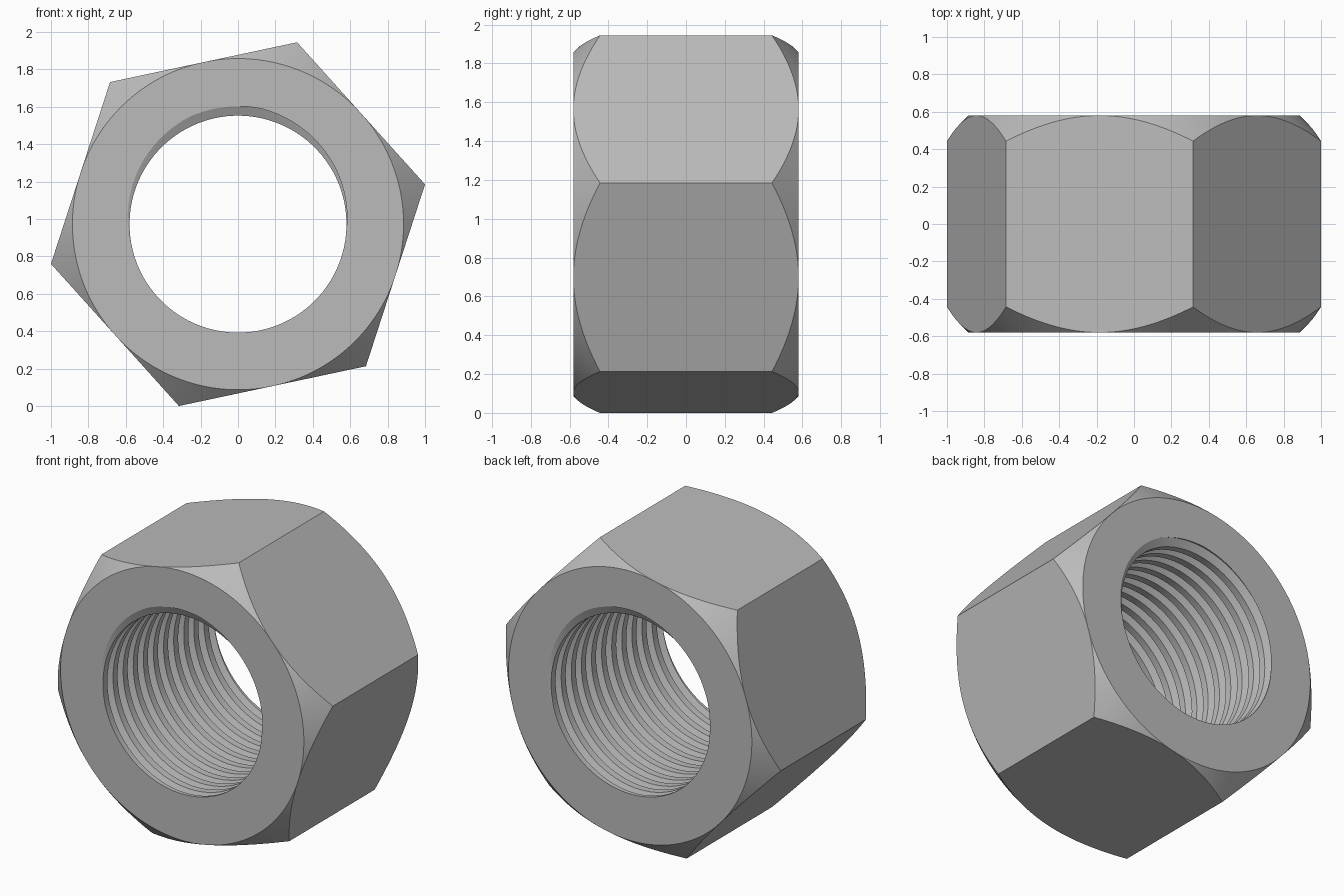
import bpy, bmesh, math
from mathutils import Vector

if "Cube" in bpy.data.objects:
    bpy.data.objects.remove(bpy.data.objects["Cube"])

RADIUS = 1.0223                               # hexagon corner radius
FLAT = RADIUS * math.cos(math.pi / 6)         # hexagon flat radius
HALF = 0.58                                   # half thickness
CENTRE_Z = RADIUS * math.sin(math.radians(72))
BORE, ROOT, PITCH = 0.58, 0.63, 0.105         # thread crest, root and pitch
SEG = 96

steel = bpy.data.materials.new("grey steel")
steel.use_nodes = True
grey = (0.5, 0.5, 0.5, 1)
steel.diffuse_color = grey
steel.node_tree.nodes["Principled BSDF"].inputs["Base Color"].default_value = grey


def add_object(name, bm):
    bmesh.ops.recalc_face_normals(bm, faces=bm.faces)
    mesh = bpy.data.meshes.new(name)
    bm.to_mesh(mesh)
    bm.free()
    mesh.materials.append(steel)
    obj = bpy.data.objects.new(name, mesh)
    obj.location.z = CENTRE_Z
    bpy.context.collection.objects.link(obj)
    return obj


def lathe(name, profile, sides, start=0.0):
    """Closed solid around the y axis from (radius, y) pairs."""
    bm = bmesh.new()
    rings = []
    for r, y in profile:
        angles = [start + math.tau * i / sides for i in range(sides)]
        rings.append([bm.verts.new((r * math.cos(a), y, r * math.sin(a))) for a in angles])
    for low, high in zip(rings, rings[1:]):
        for i in range(sides):
            k = (i + 1) % sides
            bm.faces.new((low[i], low[k], high[k], high[i]))
    bm.faces.new(rings[0])
    bm.faces.new(rings[-1])
    return add_object(name, bm)


def thread_cutter():
    """Right-handed threaded rod, trimmed flat and capped beyond both nut faces."""
    bm = bmesh.new()
    profile = [(-0.029, BORE), (-0.005, ROOT), (0.005, ROOT), (0.029, BORE)]
    turns = math.ceil(2 * HALF / PITCH) + 6
    rows = []
    for i in range(turns * SEG):
        a = math.tau * i / SEG - math.radians(6)
        y = -HALF + PITCH * (i / SEG - 3)
        rows.append([bm.verts.new((r * math.sin(a), y + dy, r * math.cos(a))) for dy, r in profile])
    for i in range(len(rows) - 1):
        here, ahead = rows[i], rows[i + 1]
        for j in range(3):
            bm.faces.new((here[j], ahead[j], ahead[j + 1], here[j + 1]))
        if i + SEG + 1 < len(rows):
            bm.faces.new((here[3], ahead[3], rows[i + SEG + 1][0], rows[i + SEG][0]))
    for side in (-1, 1):
        bmesh.ops.bisect_plane(bm, geom=bm.verts[:] + bm.edges[:] + bm.faces[:],
                               plane_co=Vector((0, side * (HALF + 0.08), 0)),
                               plane_no=Vector((0, side, 0)), clear_outer=True)
    bmesh.ops.holes_fill(bm, edges=[e for e in bm.edges if e.is_boundary], sides=0)
    return add_object("thread_cutter", bm)


# Hexagonal body
nut = lathe("hex_nut", [(RADIUS, -HALF), (RADIUS, HALF)], 6, math.radians(12))

# Conical corner chamfers and threaded bore
reach = 0.3
chamfer = lathe("chamfer_cutter", [(FLAT, -HALF), (FLAT + reach, reach - HALF),
                                   (FLAT + reach, HALF - reach), (FLAT, HALF)],
                SEG * 2, math.radians(12))
for cutter, operation in ((chamfer, "INTERSECT"), (thread_cutter(), "DIFFERENCE")):
    cut = nut.modifiers.new(cutter.name, "BOOLEAN")
    cut.operation, cut.solver, cut.object = operation, "EXACT", cutter
    cutter.hide_render = True

# Apply the cuts and shade
bpy.ops.object.select_all(action="DESELECT")
nut.select_set(True)
bpy.context.view_layer.objects.active = nut
for cut in list(nut.modifiers):
    cutter = cut.object
    bpy.ops.object.modifier_apply(modifier=cut.name)
    bpy.data.objects.remove(cutter)
bpy.ops.object.shade_smooth_by_angle(angle=math.radians(25))
